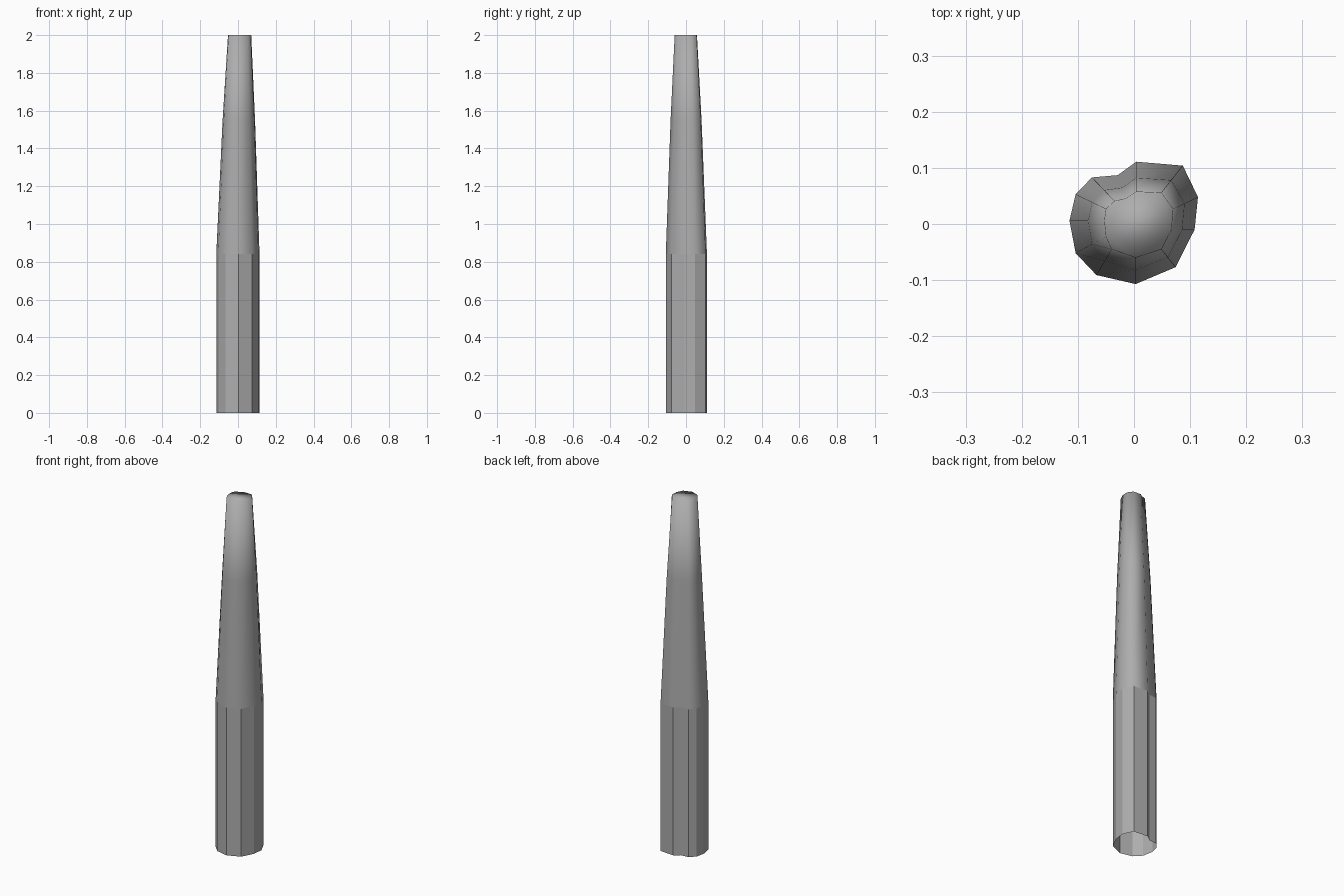
import bpy
import bmesh
from mathutils import Vector

default_cube = bpy.data.objects.get("Cube")
if default_cube:
    bpy.data.objects.remove(default_cube, do_unlink=True)

grey = bpy.data.materials.new("mid grey")
grey.use_nodes = True
grey.diffuse_color = (0.42, 0.42, 0.42, 1)
grey.node_tree.nodes["Principled BSDF"].inputs["Base Color"].default_value = grey.diffuse_color

# Irregular twelve-sided outlines, counter-clockwise starting at the back
base_outline = [Vector(p) for p in (
    (.004, .111), (-.029, .087), (-.075, .083), (-.104, .053),
    (-.115, .006), (-.104, -.052), (-.067, -.091), (.003, -.107),
    (.074, -.077), (.108, -.01), (.114, .048), (.087, .104))]
tip_outline = [Vector(p) for p in (
    (.004, .058), (-.014, .046), (-.035, .041), (-.05, .027),
    (-.053, .006), (-.05, -.023), (-.04, -.045), (.003, -.06),
    (.049, -.045), (.067, -.01), (.07, .027), (.049, .056))]
middle_outline = [b.lerp(t, 0.54) for b, t in zip(base_outline, tip_outline)]


def build_tube(name, sections, capped, smooth):
    """Skin a stack of (outline, height) sections, optionally closing the top."""
    bm = bmesh.new()
    rings = [[bm.verts.new((p.x, p.y, height)) for p in outline]
             for outline, height in sections]
    for lower, upper in zip(rings, rings[1:]):
        for i in range(len(lower)):
            j = (i + 1) % len(lower)
            bm.faces.new((lower[i], lower[j], upper[j], upper[i]))
    if capped:
        bm.faces.new(rings[-1])
    for face in bm.faces:
        face.smooth = smooth
    mesh = bpy.data.meshes.new(name)
    bm.to_mesh(mesh)
    bm.free()
    mesh.materials.append(grey)
    part = bpy.data.objects.new(name, mesh)
    bpy.context.collection.objects.link(part)
    return part


# Straight faceted lower section, open underneath
build_tube("lower_shaft", [(base_outline, 0), (base_outline, 0.84)],
           capped=False, smooth=False)

# Smooth tapering upper section with a closed tip
build_tube("tapered_upper_shaft",
           [(base_outline, 0.84), (middle_outline, 1.55), (tip_outline, 2)],
           capped=True, smooth=True)
